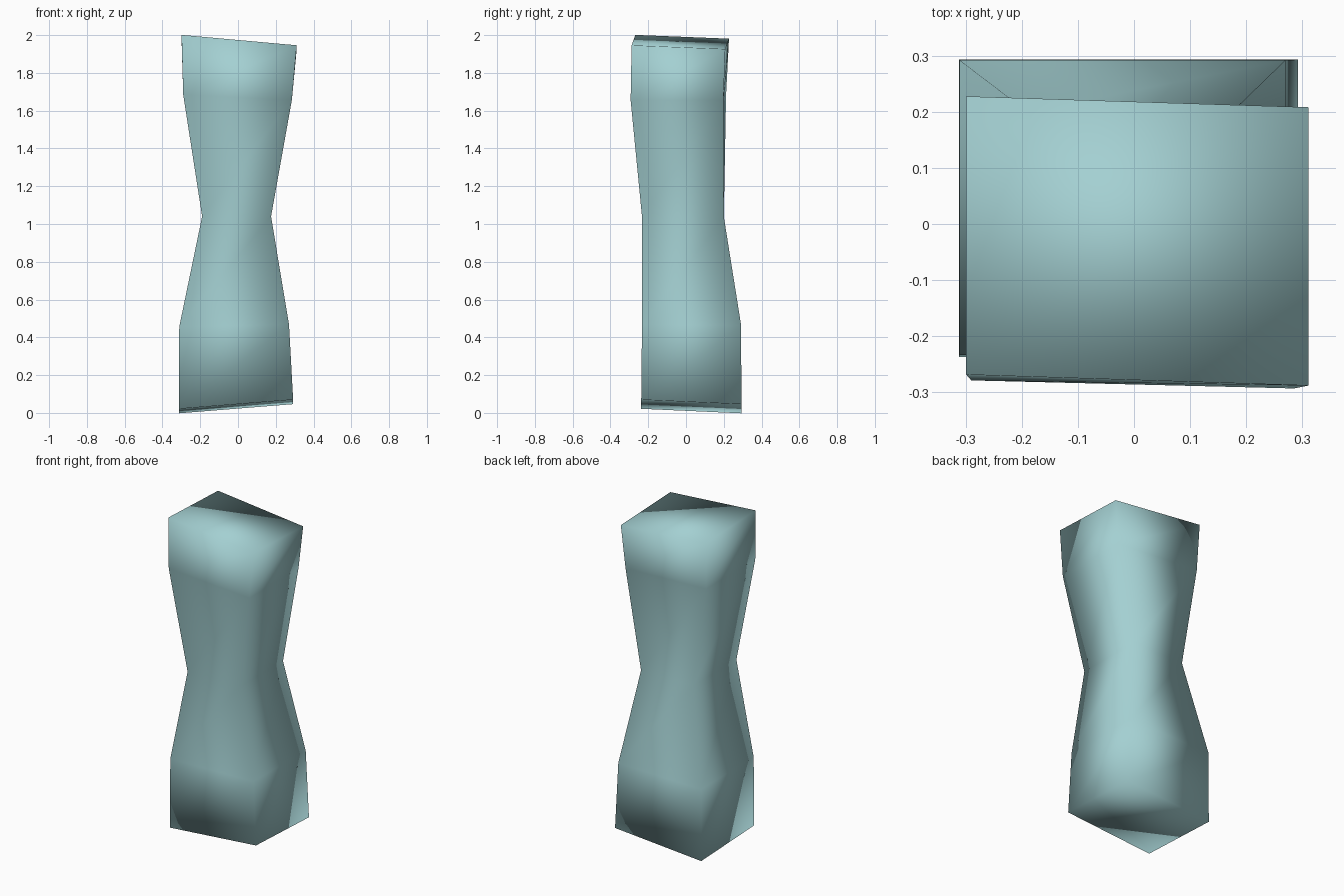
import bpy
import bmesh

cube = bpy.data.objects.get("Cube")
if cube:
    bpy.data.objects.remove(cube, do_unlink=True)

# Pale teal stone
mat = bpy.data.materials.new("pale_teal")
mat.use_nodes = True
colour = (0.37, 0.63, 0.645, 1)
mat.diffuse_color = colour
mat.node_tree.nodes["Principled BSDF"].inputs["Base Color"].default_value = colour

# Cross-sections: x range, y range, height, slope along x, slope along y, skew
SECTIONS = [
    (-0.312, 0.292, -0.237, 0.293, 0.036, 0.08, -0.045, 0.0),
    (-0.311, 0.27, -0.233, 0.292, 0.46, 0.02, -0.01, 0.0),
    (-0.19, 0.175, -0.233, 0.2, 1.04, 0.0, 0.0, 0.0),
    (-0.29, 0.285, -0.286, 0.205, 1.67, -0.05, 0.0, -0.025),
    (-0.299, 0.311, -0.278, 0.218, 1.963, -0.09, -0.04, -0.032),
]


def add_ring(bm, x0, x1, y0, y1, z, slope_x, slope_y, skew):
    corners = [(x0, y0), (x1, y0), (x1, y1), (x0, y1)]
    return [bm.verts.new((x, y + skew * x, z + slope_x * x + slope_y * y))
            for x, y in corners]


# Waisted four-sided pillar
bm = bmesh.new()
rings = [add_ring(bm, *section) for section in SECTIONS]
for low, high in zip(rings, rings[1:]):
    for i in range(4):
        j = (i + 1) % 4
        bm.faces.new((low[i], low[j], high[j], high[i]))
bm.faces.new(rings[0][::-1])
bm.faces.new(rings[-1])
bmesh.ops.recalc_face_normals(bm, faces=bm.faces)
for face in bm.faces:
    face.smooth = True

mesh = bpy.data.meshes.new("waisted_pillar")
bm.to_mesh(mesh)
bm.free()
mesh.materials.append(mat)
pillar = bpy.data.objects.new("waisted_pillar", mesh)
bpy.context.collection.objects.link(pillar)
